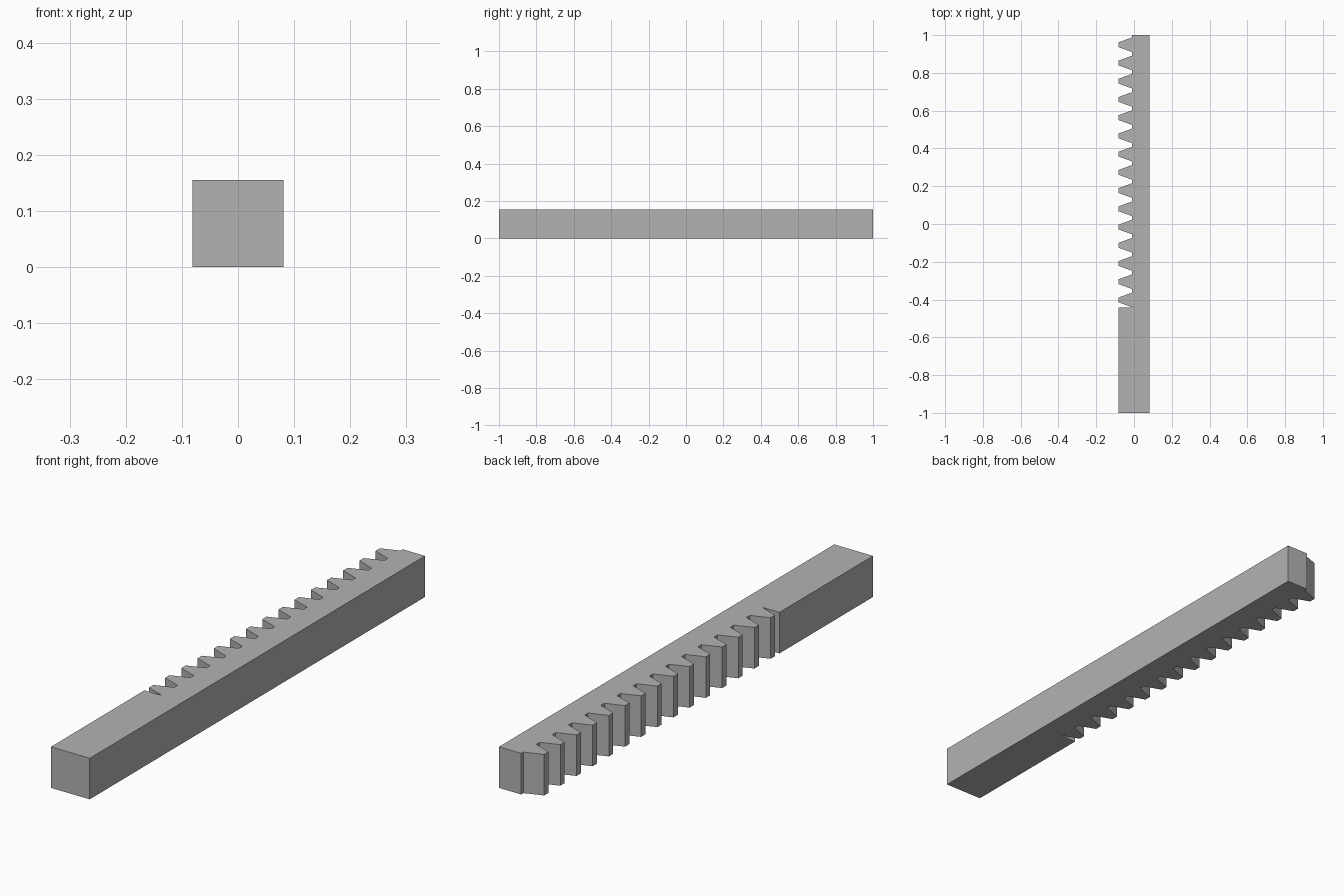
import bpy
import bmesh
import math

cube = bpy.data.objects.get("Cube")
if cube:
    bpy.data.objects.remove(cube, do_unlink=True)

# Rack dimensions
HALF_WIDTH = 0.081
HEIGHT = 0.155
TEETH = 15
PITCH = 0.0965
FIRST_TOOTH = 0.949
SHOULDER = -0.442

# Standard rack tooth with a 20 degree pressure angle
module = PITCH / math.pi
slope = math.tan(math.radians(20))
tip_x = -HALF_WIDTH
root_x = tip_x + 2.25 * module
tip_half = PITCH / 4 - module * slope
root_half = PITCH / 4 + 1.25 * module * slope

# Plain steel material
steel = bpy.data.materials.new("plain_grey")
steel.use_nodes = True
colour = (0.45, 0.45, 0.45, 1)
steel.diffuse_color = colour
steel.node_tree.nodes["Principled BSDF"].inputs["Base Color"].default_value = colour

# Outline: solid handle, straight back, then teeth from the far end
profile = [(tip_x, -1), (HALF_WIDTH, -1), (HALF_WIDTH, 1), (root_x, 1)]
for i in range(TEETH):
    y = FIRST_TOOTH - i * PITCH
    profile += [(root_x, y + root_half), (tip_x, y + tip_half),
                (tip_x, y - tip_half), (root_x, y - root_half)]
profile += [(root_x, SHOULDER), (tip_x, SHOULDER)]

# Extrude the outline into the bar
bm = bmesh.new()
base = bm.faces.new([bm.verts.new((x, y, 0)) for x, y in profile])
result = bmesh.ops.extrude_face_region(bm, geom=[base], use_keep_orig=True)
top_verts = [g for g in result["geom"] if isinstance(g, bmesh.types.BMVert)]
bmesh.ops.translate(bm, verts=top_verts, vec=(0, 0, HEIGHT))
bmesh.ops.recalc_face_normals(bm, faces=bm.faces)

mesh = bpy.data.meshes.new("gear_rack")
bm.to_mesh(mesh)
bm.free()
mesh.materials.append(steel)
rack = bpy.data.objects.new("gear_rack", mesh)
bpy.context.collection.objects.link(rack)
